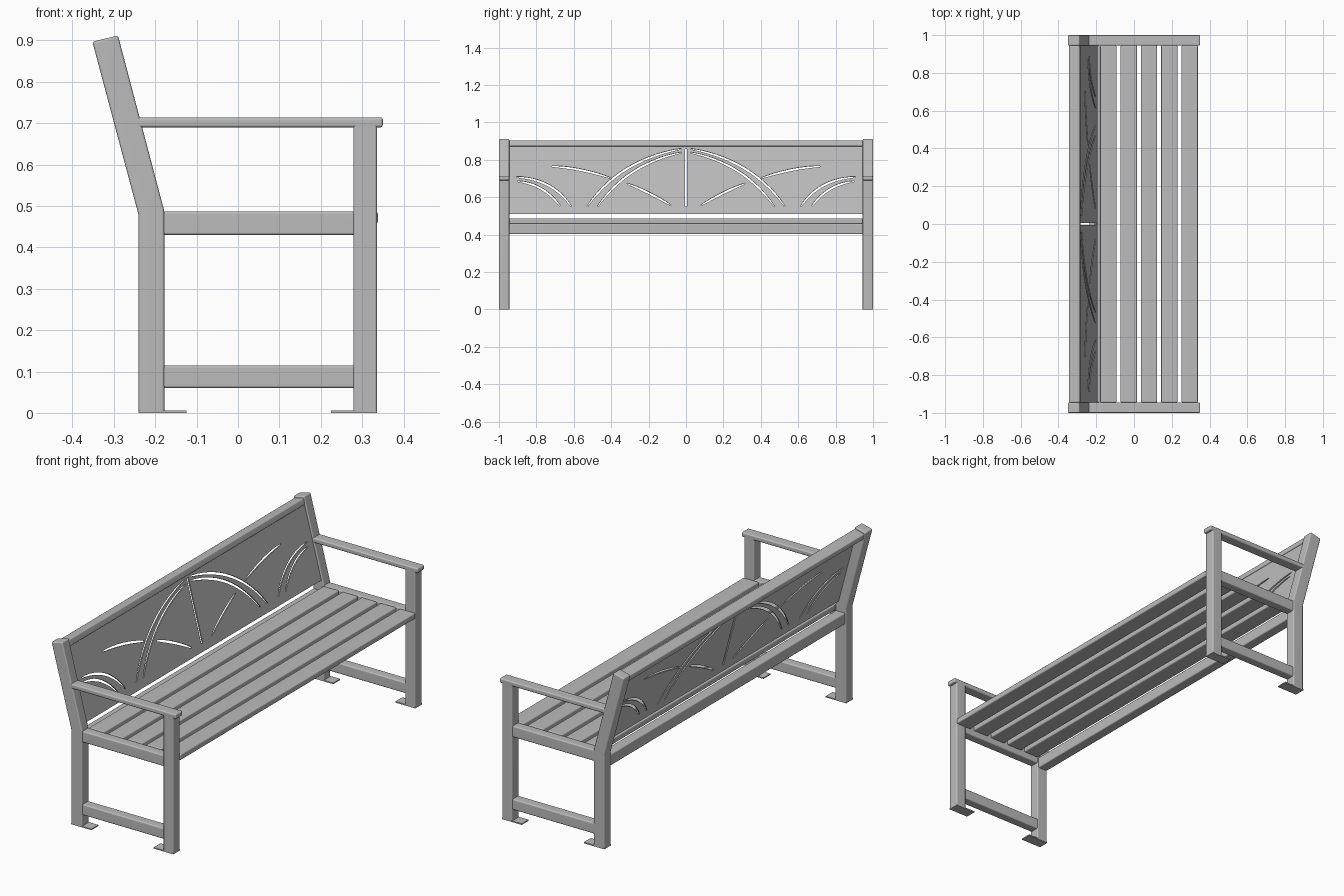
import bpy, bmesh, math
from mathutils import Matrix, Vector

cube = bpy.data.objects.get("Cube")
if cube:
    bpy.data.objects.remove(cube, do_unlink=True)

grey = bpy.data.materials.new("painted_grey_metal")
grey.use_nodes = True
grey.diffuse_color = (0.5, 0.5, 0.5, 1)
grey.node_tree.nodes["Principled BSDF"].inputs["Base Color"].default_value = (0.5, 0.5, 0.5, 1)


def finish(name, mesh):
    obj = bpy.data.objects.new(name, mesh)
    bpy.context.collection.objects.link(obj)
    mesh.materials.clear()
    mesh.materials.append(grey)
    return obj


def prism(name, profile, y0, y1, bevel=0.006, mirror=False):
    """Side profile (x, z) extruded along y, with rounded edges."""
    bm = bmesh.new()
    face = bm.faces.new([bm.verts.new((x, y0, z)) for x, z in profile])
    ext = bmesh.ops.extrude_face_region(bm, geom=[face])
    moved = [v for v in ext["geom"] if isinstance(v, bmesh.types.BMVert)]
    bmesh.ops.translate(bm, verts=moved, vec=(0, y1 - y0, 0))
    bmesh.ops.recalc_face_normals(bm, faces=bm.faces)
    if bevel:
        bmesh.ops.bevel(bm, geom=bm.edges[:], offset=bevel, segments=3,
                        profile=0.5, affect='EDGES', clamp_overlap=True)
    mesh = bpy.data.meshes.new(name)
    bm.to_mesh(mesh)
    bm.free()
    obj = finish(name, mesh)
    bpy.ops.object.select_all(action='DESELECT')
    obj.select_set(True)
    bpy.context.view_layer.objects.active = obj
    bpy.ops.object.shade_smooth_by_angle(angle=math.radians(40))
    if mirror:
        mod = obj.modifiers.new("Mirror", 'MIRROR')
        mod.use_axis = (False, True, False)
    mod = obj.modifiers.new("Normals", 'WEIGHTED_NORMAL')
    mod.keep_sharp = True
    return obj


def bar(name, x0, x1, z0, z1, y0, y1, **kw):
    return prism(name, [(x0, z0), (x1, z0), (x1, z1), (x0, z1)], y0, y1, **kw)


# Side frames, mirrored to both ends
IN, OUT = 0.945, 1.0
prism("rear_posts", [(-0.24, 0), (-0.178, 0), (-0.178, 0.487), (-0.29, 0.912),
                     (-0.352, 0.897), (-0.24, 0.477)], IN, OUT, mirror=True)
bar("front_legs", 0.279, 0.336, 0, 0.70, IN, OUT, mirror=True)
bar("armrests", -0.245, 0.35, 0.69, 0.714, IN, OUT, mirror=True)
bar("seat_side_rails", -0.185, 0.285, 0.43, 0.487, IN + 0.002, OUT - 0.005, mirror=True)
bar("lower_side_rails", -0.185, 0.285, 0.06, 0.115, IN + 0.002, OUT - 0.005, mirror=True)
bar("rear_foot_plates", -0.24, -0.125, 0, 0.006, IN, OUT, bevel=0, mirror=True)
bar("front_foot_plates", 0.225, 0.336, 0, 0.006, IN, OUT, bevel=0, mirror=True)

# Seat slats and the beam behind them
for i in range(5):
    x = -0.179 + i * 0.1075
    bar(f"seat_slat_{i + 1}", x, x + 0.087, 0.457, 0.487, -IN, IN)
bar("rear_seat_beam", -0.236, -0.182, 0.402, 0.46, -IN, IN)

# Top rail follows the lean of the back
lean = math.atan2(0.112, 0.425)
c, s = math.cos(lean), math.sin(lean)
up, fwd = Vector((-s, c)), Vector((c, s))
corner = Vector((-0.29, 0.905))
rail = [corner, corner - fwd * 0.058, corner - fwd * 0.058 - up * 0.033, corner - up * 0.033]
prism("top_rail", [tuple(p) for p in rail], -IN, IN)

# Thin back panel, drawn flat with decorative slits as holes
BASE = 0.51
curve = bpy.data.curves.new("panel_outline", 'CURVE')
curve.dimensions = '2D'
curve.fill_mode = 'BOTH'
curve.extrude = 0.003


def outline(points):
    sp = curve.splines.new('POLY')
    sp.points.add(len(points) - 1)
    for p, (y, z) in zip(sp.points, points):
        p.co = (y, (z - BASE) / c, 0, 1)
    sp.use_cyclic_u = True


def slit(a, mid, b, half=0.006, steps=14):
    """Curved slot through three points, narrowing at its ends."""
    a, mid, b = Vector(a), Vector(mid), Vector(b)
    ctrl = 2 * mid - (a + b) / 2
    left, right = [], []
    for i in range(steps + 1):
        t = i / steps
        p = a * (1 - t) ** 2 + ctrl * 2 * t * (1 - t) + b * t * t
        d = ((ctrl - a) * (1 - t) + (b - ctrl) * t).normalized()
        n = Vector((-d.y, d.x)) * half * (0.35 + 0.65 * math.sin(math.pi * t) ** 0.5 if 0 < t < 1 else 0.35)
        left.append(p + n)
        right.append(p - n)
    loop = left + right[::-1]
    return [(p.x, p.y) for p in loop]


outline([(-IN, BASE), (IN, BASE), (IN, 0.885), (-IN, 0.885)])
outline([(-0.006, 0.548), (0.006, 0.548), (0.006, 0.858), (-0.006, 0.858)])
slits = [
    slit((-0.528, 0.55), (-0.315, 0.752), (-0.024, 0.858)),   # large arch, outer
    slit((-0.472, 0.55), (-0.28, 0.737), (-0.024, 0.838)),    # large arch, inner
    slit((-0.716, 0.764), (-0.565, 0.745), (-0.405, 0.702)),  # crossing stem
    slit((-0.315, 0.672), (-0.20, 0.622), (-0.08, 0.555)),
    slit((-0.905, 0.707), (-0.735, 0.662), (-0.614, 0.55)),   # small end arch
    slit((-0.90, 0.684), (-0.775, 0.645), (-0.673, 0.553)),
]
for pts in slits:
    outline(pts)
    outline([(-y, z) for y, z in pts])

temp = bpy.data.objects.new("panel_helper", curve)
bpy.context.collection.objects.link(temp)
deps = bpy.context.evaluated_depsgraph_get()
panel_mesh = bpy.data.meshes.new_from_object(temp.evaluated_get(deps))
bpy.data.objects.remove(temp, do_unlink=True)
panel = finish("back_panel", panel_mesh)
for poly in panel_mesh.polygons:
    poly.use_smooth = False
    poly.material_index = 0
x_base = -0.178 - (BASE - 0.487) * math.tan(lean) - 0.011
panel.matrix_world = Matrix(((0, -s, c, x_base), (1, 0, 0, 0), (0, c, s, BASE), (0, 0, 0, 1)))
